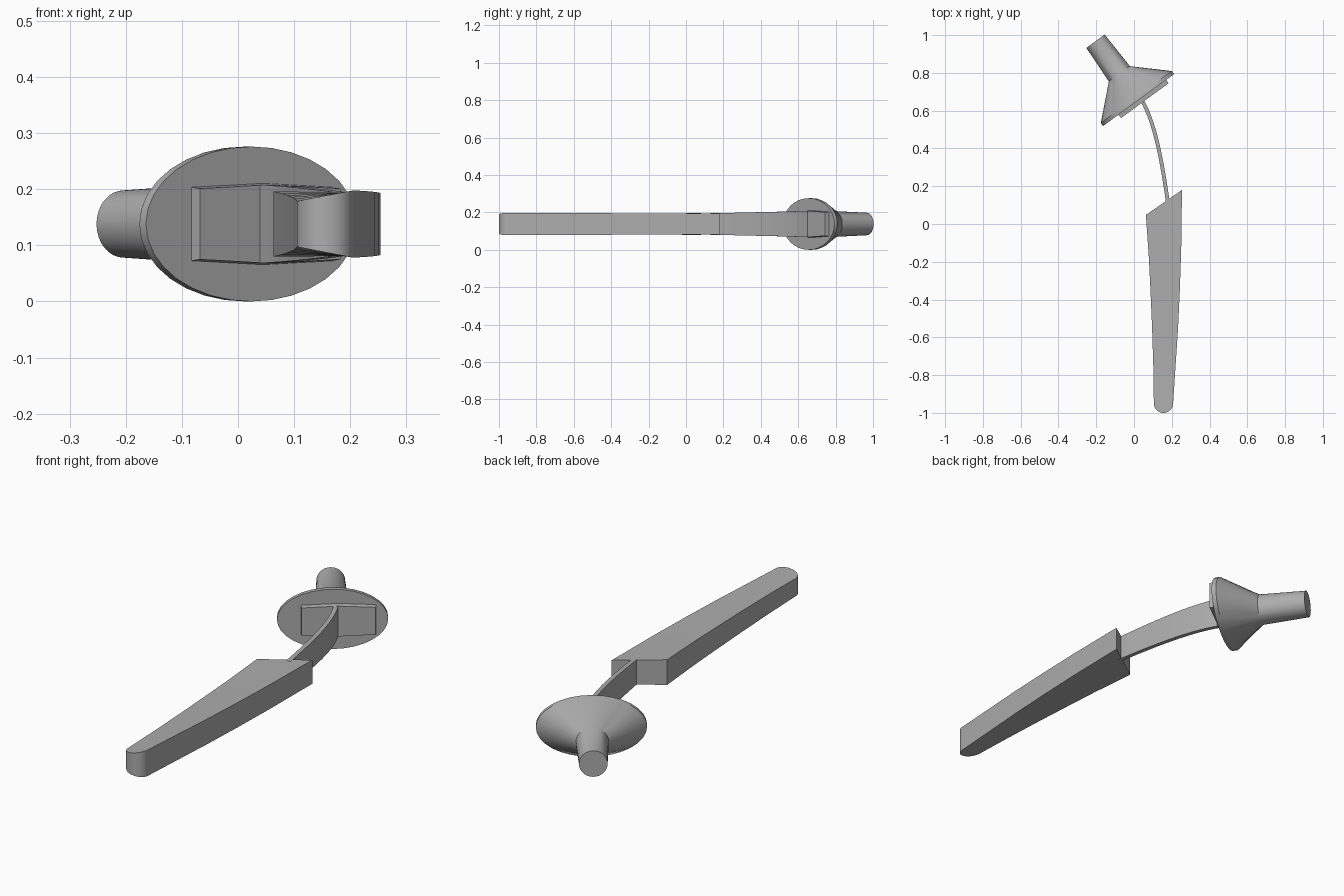
import bpy, bmesh
from math import sin, cos, pi, radians
from mathutils import Vector, Matrix, geometry

cube = bpy.data.objects.get("Cube")
if cube:
    bpy.data.objects.remove(cube)

MID = 0.138  # height of the shared centre plane

grey = bpy.data.materials.new("plain grey")
grey.use_nodes = True
colour = (0.42, 0.42, 0.42, 1)
grey.diffuse_color = colour
grey.node_tree.nodes["Principled BSDF"].inputs["Base Color"].default_value = colour


def loft(name, rings, matrix=None):
    """Skin closed rings of points and cap both ends."""
    bm = bmesh.new()
    loops = [[bm.verts.new(p) for p in ring] for ring in rings]
    for a, b in zip(loops, loops[1:]):
        n = len(a)
        for i in range(n):
            j = (i + 1) % n
            bm.faces.new((a[i], a[j], b[j], b[i]))
    bm.faces.new(loops[0])
    bm.faces.new(loops[-1])
    bmesh.ops.remove_doubles(bm, verts=bm.verts, dist=0.0005)
    bmesh.ops.recalc_face_normals(bm, faces=bm.faces)
    if matrix:
        bm.transform(matrix)
    mesh = bpy.data.meshes.new(name)
    bm.to_mesh(mesh)
    bm.free()
    mesh.materials.append(grey)
    obj = bpy.data.objects.new(name, mesh)
    bpy.context.collection.objects.link(obj)
    bpy.ops.object.select_all(action='DESELECT')
    obj.select_set(True)
    bpy.context.view_layer.objects.active = obj
    bpy.ops.object.shade_smooth_by_angle(angle=radians(30))
    return obj


def ellipse(rx, ry, w, n=32):
    return [(rx * cos(2 * pi * i / n), ry * sin(2 * pi * i / n), w) for i in range(n)]


# Frame of the head: local x across, local y up, local z out of the disc face
across = Vector((0.807, 0.59, 0)).normalized()
up = Vector((0, 0, 1))
axis = across.cross(up)
head = Matrix((across, up, axis)).transposed().to_4x4()
head.translation = (0.024, 0.656, MID)

# Tapered stem flaring into an oval disc
loft("flared_head", [
    ellipse(0.06, 0.06, -0.386),
    ellipse(0.069, 0.069, -0.172),
    ellipse(0.233, 0.138, -0.02),
    ellipse(0.233, 0.138, 0),
], head)

# Mounting plate, slightly taller in the middle
def plate_ring(w, inset):
    x0, x1, xm = -0.133 + inset, 0.183 - inset, 0.025
    e, m = 0.066 - inset, 0.073 - inset
    return [(x0, -e, w), (xm, -m, w), (x1, -e, w), (x1, e, w), (xm, m, w), (x0, e, w)]

loft("mounting_plate", [plate_ring(-0.005, 0), plate_ring(0.022, 0.003)], head)

# Thin curved strip joining the plate to the handle
path = geometry.interpolate_bezier(
    Vector((0.048, 0.645)), Vector((0.115, 0.52)),
    Vector((0.15, 0.32)), Vector((0.18, 0.11)), 17)
rings = []
for i, p in enumerate(path):
    a, b = path[max(i - 1, 0)], path[min(i + 1, len(path) - 1)]
    side = (b - a).normalized().orthogonal() * 0.01
    h = 0.07 - 0.013 * i / (len(path) - 1)
    l, r = p - side, p + side
    rings.append([(l.x, l.y, MID - h), (r.x, r.y, MID - h),
                  (r.x, r.y, MID + h), (l.x, l.y, MID + h)])
loft("curved_strip", rings)

# Handle: slanted back end, gently bowed sides, rounded front end
rows = [((0.063, 0.048), (0.254, 0.18)), ((0.079, -0.185), (0.25, -0.13)),
        ((0.088, -0.37), (0.243, -0.34)), ((0.096, -0.556), (0.233, -0.556)),
        ((0.102, -0.75), (0.22, -0.75))]
for i in range(9):
    t = i / 8 * pi / 2
    y, half = -0.95 - 0.05 * sin(t), 0.05 * cos(t) + 0.001
    rows.append(((0.156 - half, y), (0.156 + half, y)))


def half_height(x, y):
    s = min(max((y + 0.95) / 1.1, 0), 1)
    left, right = 0.041 + 0.019 * s, 0.06 - 0.005 * s
    xl, xr = 0.106 - 0.043 * s, 0.206 + 0.048 * s
    f = min(max((x - xl) / (xr - xl), 0), 1)
    return left + (right - left) * f


rings = []
for (xl, yl), (xr, yr) in rows:
    hl, hr = half_height(xl, yl), half_height(xr, yr)
    rings.append([(xl, yl, MID - hl), (xr, yr, MID - hr),
                  (xr, yr, MID + hr), (xl, yl, MID + hl)])
loft("handle", rings)
